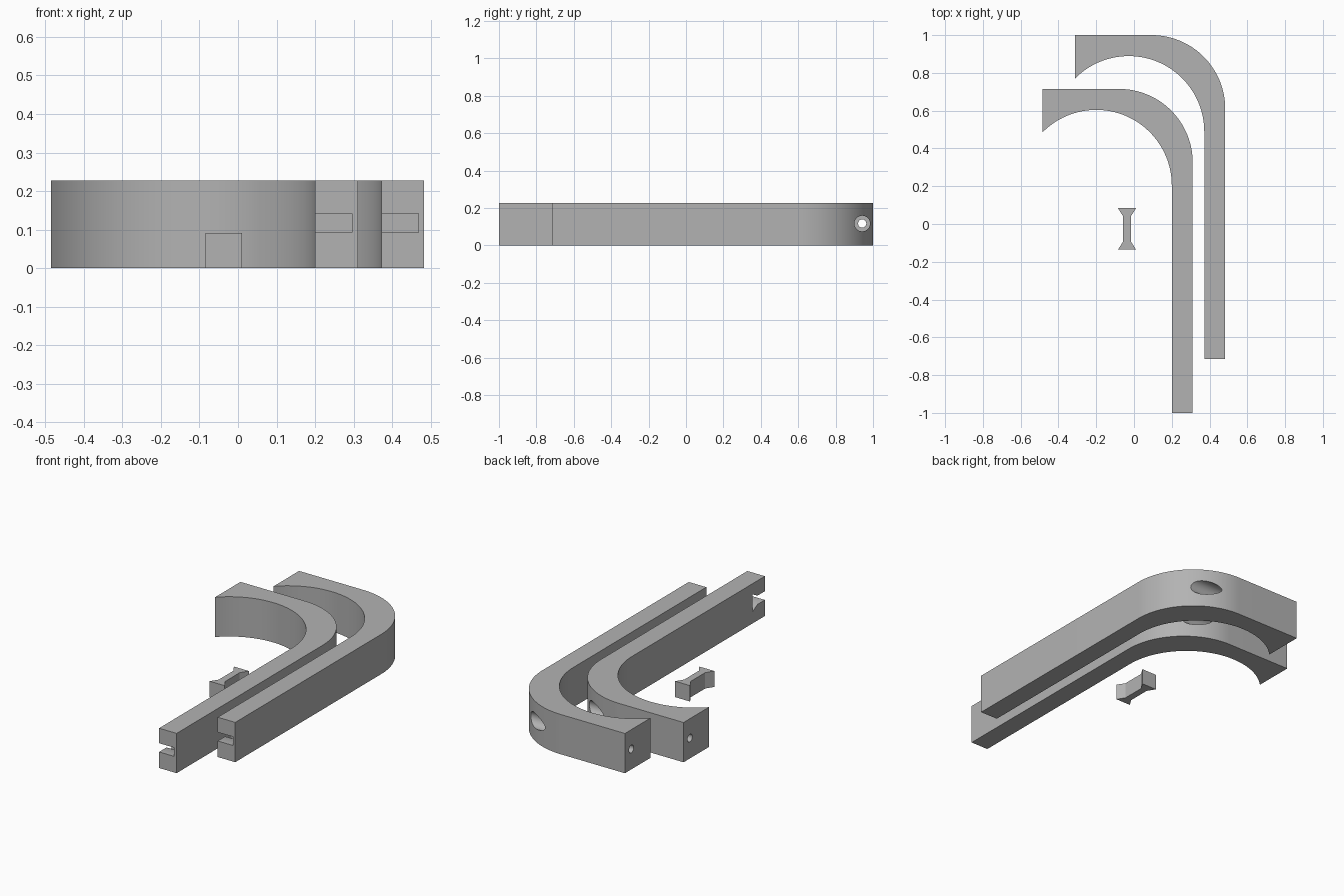
import bpy
import bmesh
from math import sin, cos, pi, acos
from mathutils import Matrix, Vector

if "Cube" in bpy.data.objects:
    bpy.data.objects.remove(bpy.data.objects["Cube"])

HEIGHT = 0.228
MID = 0.117

grey = bpy.data.materials.new("plain_grey")
grey.use_nodes = True
colour = (0.45, 0.45, 0.45, 1)
grey.diffuse_color = colour
grey.node_tree.nodes["Principled BSDF"].inputs["Base Color"].default_value = colour


def finish(name, bm):
    bmesh.ops.recalc_face_normals(bm, faces=bm.faces)
    mesh = bpy.data.meshes.new(name)
    bm.to_mesh(mesh)
    bm.free()
    mesh.materials.append(grey)
    obj = bpy.data.objects.new(name, mesh)
    bpy.context.collection.objects.link(obj)
    return obj


def prism(name, outline, direction):
    """Extrude a closed outline of 3D points along a direction."""
    bm = bmesh.new()
    face = bm.faces.new([bm.verts.new(p) for p in outline])
    extruded = bmesh.ops.extrude_face_region(bm, geom=[face])["geom"]
    verts = [g for g in extruded if isinstance(g, bmesh.types.BMVert)]
    bmesh.ops.translate(bm, verts=verts, vec=Vector(direction))
    return finish(name, bm)


def rod_x(name, radius, x0, x1, y, z):
    """Cylinder lying along x."""
    bm = bmesh.new()
    place = Matrix.Translation(((x0 + x1) / 2, y, z)) @ Matrix.Rotation(pi / 2, 4, "Y")
    bmesh.ops.create_cone(bm, cap_ends=True, segments=32, radius1=radius,
                          radius2=radius, depth=x1 - x0, matrix=place)
    return finish(name, bm)


def arc(cx, cy, r, a0, a1, n):
    return [(cx + r * cos(a0 + (a1 - a0) * i / n),
             cy + r * sin(a0 + (a1 - a0) * i / n), 0) for i in range(n + 1)]


def activate(obj):
    bpy.ops.object.select_all(action="DESELECT")
    obj.select_set(True)
    bpy.context.view_layer.objects.active = obj


def cut(obj, cutter):
    cutter.hide_render = True
    mod = obj.modifiers.new("cut", "BOOLEAN")
    mod.operation, mod.solver, mod.object = "DIFFERENCE", "EXACT", cutter
    activate(obj)
    bpy.ops.object.modifier_apply(modifier=mod.name)
    bpy.data.objects.remove(cutter)


def hook(name, right, top):
    """Cane-shaped bar given by its outer right side and outer top edge."""
    left, bottom = right - 0.796, top - 1.715
    inner_r, outer_r, wall = 0.4, 0.39, 0.111
    icx, icy = right - wall - inner_r, top - wall - inner_r
    ocx, ocy = right - outer_r, top - outer_r
    outline = [(right, bottom, 0)]
    outline += arc(ocx, ocy, outer_r, 0, pi / 2, 32)
    outline.append((left, top, 0))
    outline += arc(icx, icy, inner_r, acos((left - icx) / inner_r), 0, 48)
    outline.append((right - wall, bottom, 0))
    bar = prism(name, outline, (0, 0, HEIGHT))

    # screw hole from the short end, with a wide recess on the bend
    y = top - 0.058
    cut(bar, rod_x("hole_cutter", 0.022, left - 0.1, right + 0.1, y, MID))
    cut(bar, rod_x("recess_cutter", 0.042, ocx + 0.06, right + 0.1, y, MID))

    # flared slot in the long end, open to the inner side
    half = [(-0.05, 0.025), (0.067, 0.025), (0.113, 0.05)]
    profile = half + [(y, -z) for y, z in reversed(half)]
    slot = [(right - wall - 0.05, bottom + y, MID + z) for y, z in profile]
    cut(bar, prism("slot_cutter", slot, (0.05 + 0.096, 0, 0)))

    activate(bar)
    bpy.ops.object.shade_smooth_by_angle(angle=pi / 6)


hook("front_hook", 0.311, 0.715)
hook("back_hook", 0.483, 1.0)

# bow-tie joining key
quarter = [(0.048, 0.11), (0.02, 0.066)]
side = quarter + [(x, -y) for x, y in reversed(quarter)]
loop = side + [(-x, y) for x, y in reversed(side)]
prism("joining_key", [(x - 0.037, y - 0.026, 0) for x, y in loop], (0, 0, 0.091))
